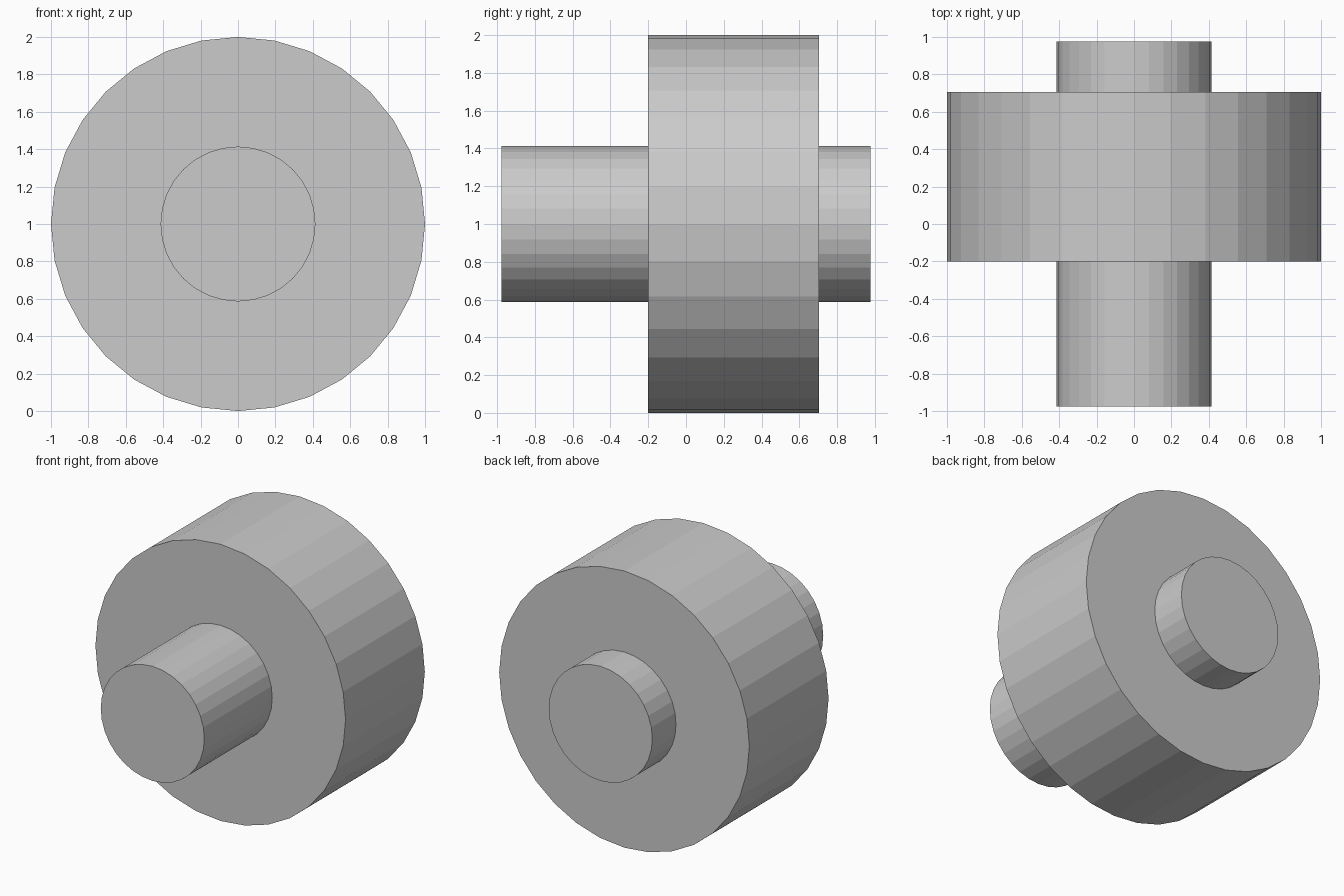
import bpy
import math

if "Cube" in bpy.data.objects:
    bpy.data.objects.remove(bpy.data.objects["Cube"])

SIDES = 32
CENTRE_Z = 1.0


def cylinder_along_y(name, radius, y_front, y_back):
    """Flat-shaded capped cylinder lying along the y axis."""
    bpy.ops.mesh.primitive_cylinder_add(
        vertices=SIDES, radius=radius, depth=y_back - y_front,
        location=(0, (y_front + y_back) / 2, CENTRE_Z),
        rotation=(math.pi / 2, 0, 0))
    obj = bpy.context.object
    obj.name = name
    bpy.ops.object.transform_apply(location=False, rotation=True, scale=True)
    return obj


# Wide drum, set towards the back
cylinder_along_y("drum", 1.0, -0.20, 0.705)

# Axle running through the drum and out of both faces
cylinder_along_y("axle", 0.414, -0.976, 0.976)
